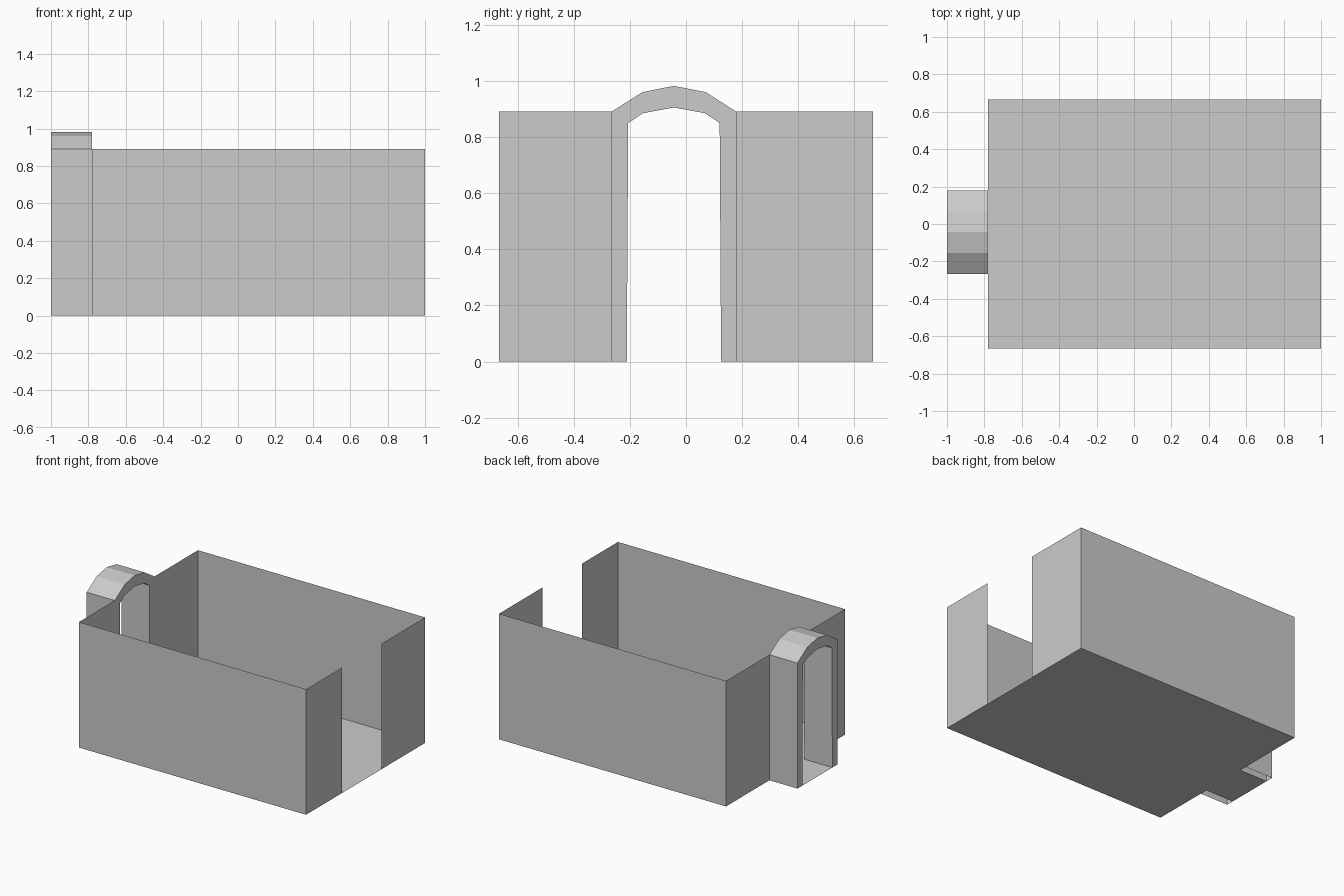
import bpy

if "Cube" in bpy.data.objects:
    bpy.data.objects.remove(bpy.data.objects["Cube"])

X0, X1 = -0.78, 1.0          # room ends
XP = -1.0                    # outer end of the arched porch
Y0, Y1, H = -0.666, 0.666, 0.89
D0, D1 = -0.266, 0.18        # doorway edges / outer arch sides


def mesh_object(name, verts, faces):
    me = bpy.data.meshes.new(name)
    me.from_pydata(verts, [], faces)
    me.update()
    ob = bpy.data.objects.new(name, me)
    bpy.context.collection.objects.link(ob)
    return ob


def wall(name, path):
    """Thin sheet wall following a plan path, floor to wall top."""
    n = len(path)
    verts = [(x, y, z) for z in (0, H) for x, y in path]
    mesh_object(name, verts, [(i, i + 1, n + i + 1, n + i) for i in range(n - 1)])


# Front and back walls, each wrapping round to the doorways at both ends
wall("front_wall", [(X0, D0), (X0, Y0), (X1, Y0), (X1, D0)])
wall("back_wall", [(X1, D1), (X1, Y1), (X0, Y1), (X0, D1)])

# Arch profiles in (y, z)
outer = [(D0, 0), (D0, H), (-0.155, 0.96), (-0.043, 0.982), (0.07, 0.96), (D1, H), (D1, 0)]
inner = [(-0.211, 0), (-0.206, 0.85), (-0.153, 0.885), (-0.043, 0.905), (0.067, 0.885),
         (0.12, 0.85), (0.125, 0)]

# Arched porch: outer skin, inner skin and both end rings, open underneath
n = len(outer)
verts = [(x, y, z) for x in (XP, X0) for prof in (outer, inner) for y, z in prof]
faces = []
for i in range(n - 1):
    j = i + 1
    faces += [(i, j, 2 * n + j, 2 * n + i),                  # outer skin
              (n + j, n + i, 3 * n + i, 3 * n + j),          # inner skin
              (j, i, n + i, n + j),                          # outer end ring
              (2 * n + i, 2 * n + j, 3 * n + j, 3 * n + i)]  # room end ring
mesh_object("entrance_arch", verts, faces)

# Floor with a tongue running through the arch
a, b = inner[0][0], inner[-1][0]
plan = [(X0, Y0), (X1, Y0), (X1, Y1), (X0, Y1), (X0, b), (XP, b), (XP, a), (X0, a)]
mesh_object("floor", [(x, y, 0) for x, y in plan], [(0, 1, 2, 3, 4, 7), (7, 4, 5, 6)])
